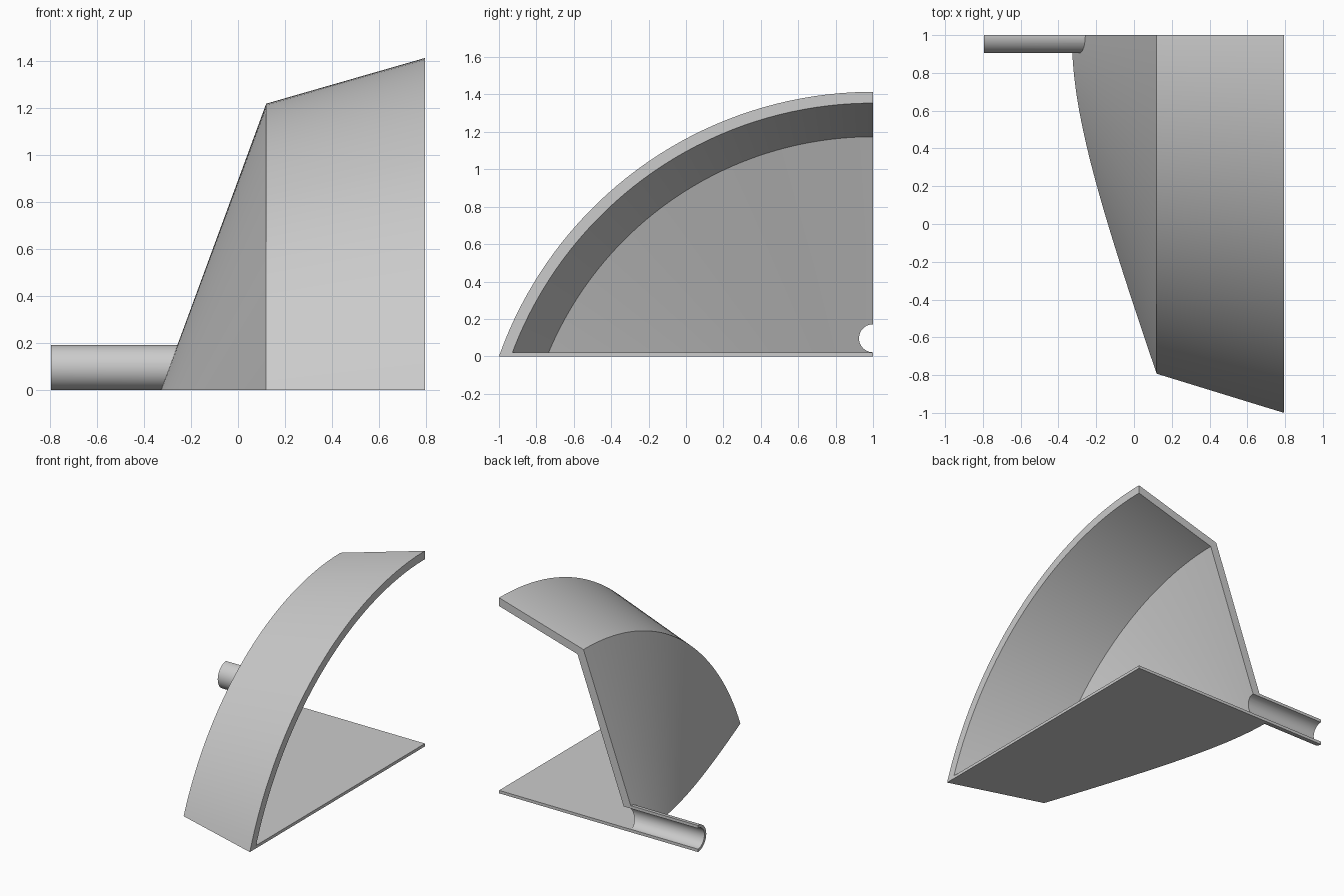
import bpy, bmesh, math
from mathutils import Matrix, Vector

if "Cube" in bpy.data.objects:
    bpy.data.objects.remove(bpy.data.objects["Cube"])

AXIS_Z = -0.7071          # height of the hood's axis of revolution
TUBE_Z = 0.0965           # height of the spout's axis


def to_object(name, bm):
    bmesh.ops.recalc_face_normals(bm, faces=bm.faces)
    mesh = bpy.data.meshes.new(name)
    bm.to_mesh(mesh)
    bm.free()
    ob = bpy.data.objects.new(name, mesh)
    bpy.context.collection.objects.link(ob)
    return ob


def revolve(name, profile, axis_z, steps):
    """Closed solid from (x, radius) rings about an x-parallel axis at y = 1."""
    bm = bmesh.new()
    rings = []
    for x, r in profile:
        angles = [2 * math.pi * (i + 0.5) / steps for i in range(steps)]
        rings.append([bm.verts.new((x, 1 + r * math.sin(a), axis_z + r * math.cos(a)))
                      for a in angles])
    for a, b in zip(rings, rings[1:]):
        for i in range(steps):
            j = (i + 1) % steps
            bm.faces.new((a[i], a[j], b[j], b[i]))
    bm.faces.new(rings[0])
    bm.faces.new(rings[-1])
    return to_object(name, bm)


def box(name, lo, hi):
    lo, hi = Vector(lo), Vector(hi)
    bm = bmesh.new()
    bmesh.ops.create_cube(bm, size=1, matrix=Matrix.Translation((lo + hi) / 2)
                          @ Matrix.Diagonal((*(hi - lo), 1)))
    return to_object(name, bm)


def combine(target, other, operation):
    mod = target.modifiers.new("combine", 'BOOLEAN')
    mod.operation, mod.object, mod.solver = operation, other, 'EXACT'
    bpy.context.view_layer.update()
    bpy.context.view_layer.objects.active = target
    bpy.ops.object.modifier_apply(modifier=mod.name)
    bpy.data.objects.remove(other)


# Outer hood: steep cone that breaks into a shallow flared rim
hood = revolve("hood_with_spout",
               [(-0.552, 0.1), (0.12, 1.927), (0.795, 2.1213)], AXIS_Z, 192)

# Spout joined to the cone
spout = revolve("spout", [(-0.795, 0.0962), (-0.1, 0.0962)], TUBE_Z, 48)
combine(hood, spout, 'UNION')

# Hollow inside, leaving a thin floor plate
hollow = revolve("hollow", [(-0.489, 0.1), (0.168, 1.881), (1.0, 2.120)], AXIS_Z, 192)
combine(hollow, box("floor_limit", (-3, -4, -5), (3, 5, 0.021)), 'DIFFERENCE')
combine(hood, hollow, 'DIFFERENCE')

# Bore through the spout and the wall
combine(hood, revolve("bore", [(-1, 0.075), (-0.12, 0.075)], TUBE_Z, 48), 'DIFFERENCE')

# Cut away everything below the ground and behind the open back plane
combine(hood, box("below", (-3, -4, -5), (3, 5, 0)), 'DIFFERENCE')
combine(hood, box("behind", (-3, 1, -5), (3, 5, 5)), 'DIFFERENCE')

# Single grey colour
grey = bpy.data.materials.new("light grey")
grey.diffuse_color = (0.6, 0.6, 0.6, 1)
grey.use_nodes = True
grey.node_tree.nodes["Principled BSDF"].inputs["Base Color"].default_value = grey.diffuse_color
hood.data.materials.clear()
hood.data.materials.append(grey)
for p in hood.data.polygons:
    p.material_index = 0

bpy.ops.object.select_all(action='DESELECT')
hood.select_set(True)
bpy.context.view_layer.objects.active = hood
bpy.ops.object.shade_smooth_by_angle(angle=math.radians(30))
